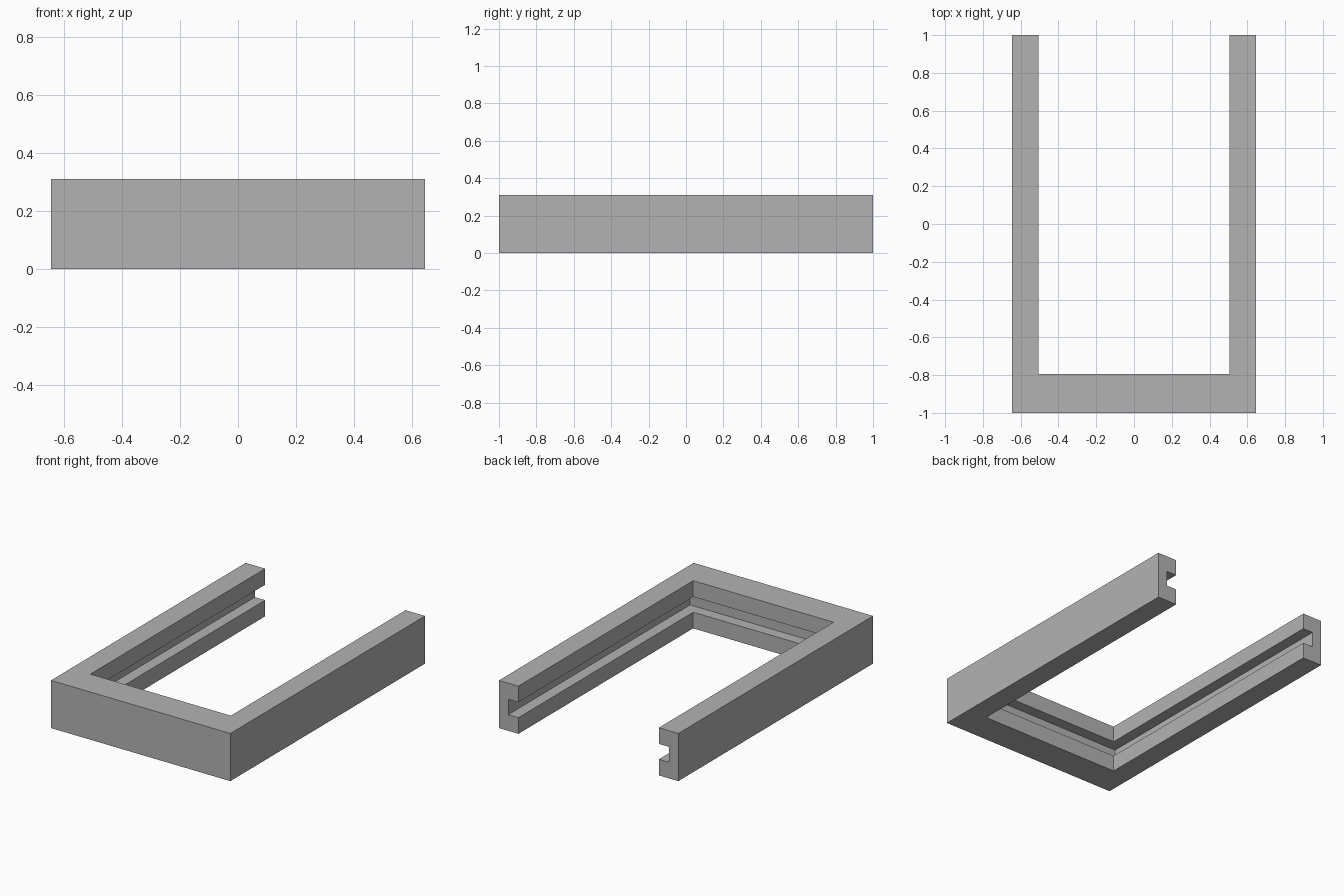
import bpy
import bmesh

cube = bpy.data.objects.get("Cube")
if cube:
    bpy.data.objects.remove(cube)

# Overall sizes
HALF_W, HALF_L, HEIGHT = 0.645, 1.0, 0.31
ARM, BAR = 0.14, 0.205          # widths of the side arms and the front bar
GROOVE = 0.073                  # groove depth into every inner wall
GROOVE_LOW, GROOVE_HIGH = 0.105, 0.205

# Single matte grey
grey = bpy.data.materials.new("plain_grey")
grey.use_nodes = True
colour = (0.45, 0.45, 0.45, 1)
grey.diffuse_color = colour
grey.node_tree.nodes["Principled BSDF"].inputs["Base Color"].default_value = colour

# Inner wall section from bottom to top: (depth into wall, height)
section = [(0, 0), (0, GROOVE_LOW), (GROOVE, GROOVE_LOW),
           (GROOVE, GROOVE_HIGH), (0, GROOVE_HIGH), (0, HEIGHT)]
# Outer wall closes the section
outer = [(None, HEIGHT), (None, 0)]


def station(corner, side):
    """Section points at an open arm end or at a mitred front corner."""
    points = []
    for depth, z in section + outer:
        if depth is None:
            x, y = HALF_W, -HALF_L
        else:
            x = HALF_W - ARM + depth
            y = -HALF_L + BAR - depth
        points.append((side * x, y if corner else HALF_L, z))
    return points


# U-shaped frame: sweep the grooved section along arm, bar and arm
bm = bmesh.new()
rings = [[bm.verts.new(p) for p in station(corner, side)]
         for corner, side in ((False, -1), (True, -1), (True, 1), (False, 1))]
for a, b in zip(rings, rings[1:]):
    for i in range(len(a)):
        j = (i + 1) % len(a)
        bm.faces.new((a[i], a[j], b[j], b[i]))

# Open ends of the arms
bm.faces.new(rings[0])
bm.faces.new(rings[-1])
bmesh.ops.recalc_face_normals(bm, faces=bm.faces)

mesh = bpy.data.meshes.new("grooved_frame")
bm.to_mesh(mesh)
bm.free()
mesh.materials.append(grey)
frame = bpy.data.objects.new("grooved_frame", mesh)
bpy.context.collection.objects.link(frame)
